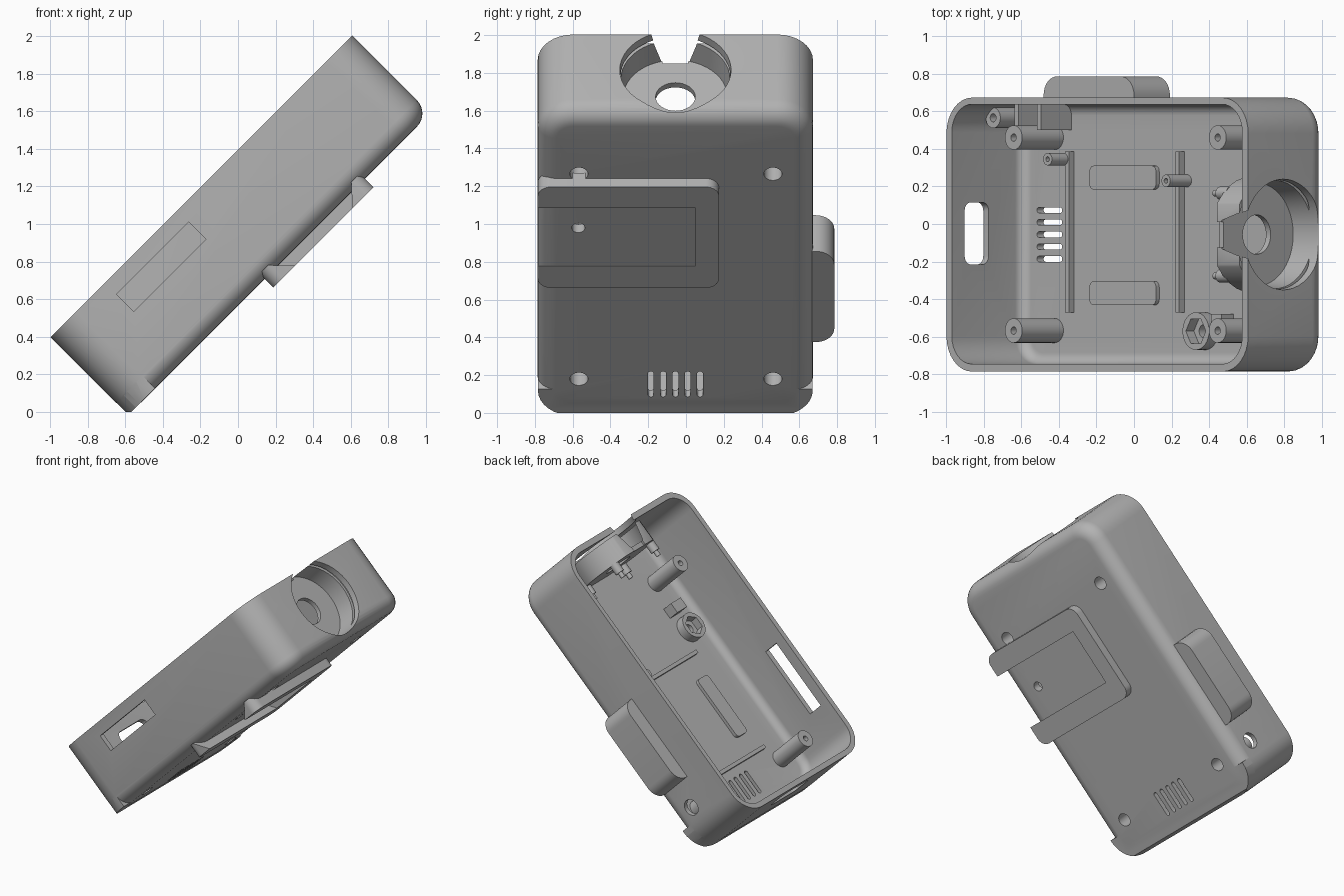
import bpy, bmesh, math
from mathutils import Matrix, Vector

cube = bpy.data.objects.get("Cube")
if cube:
    bpy.data.objects.remove(cube, do_unlink=True)

# The case is built flat (u length, v width, w height) and then tilted 45 degrees
TILT = Matrix.Rotation(math.radians(-45), 4, 'Y')
AXES = {'w': Matrix.Identity(4),
        'u': Matrix.Rotation(math.radians(90), 4, 'Y'),
        'v': Matrix.Rotation(math.radians(-90), 4, 'X')}

grey = bpy.data.materials.new("plain grey")
grey.use_nodes = True
colour = (0.45, 0.45, 0.45, 1)
grey.diffuse_color = colour
grey.node_tree.nodes["Principled BSDF"].inputs["Base Color"].default_value = colour


def new_object(name, bm):
    bmesh.ops.recalc_face_normals(bm, faces=bm.faces)
    mesh = bpy.data.meshes.new(name)
    bm.to_mesh(mesh)
    bm.free()
    mesh.materials.append(grey)
    ob = bpy.data.objects.new(name, mesh)
    bpy.context.collection.objects.link(ob)
    return ob


def loft(name, rings, closed=False):
    """Skin a list of equal point rings; cap the ends or close the loop."""
    bm = bmesh.new()
    loops = [[bm.verts.new(p) for p in ring] for ring in rings]
    pairs = list(zip(loops, loops[1:]))
    if closed:
        pairs.append((loops[-1], loops[0]))
    else:
        bm.faces.new(loops[0])
        bm.faces.new(loops[-1])
    n = len(loops[0])
    for a, b in pairs:
        for i in range(n):
            j = (i + 1) % n
            bm.faces.new((a[i], a[j], b[j], b[i]))
    return new_object(name, bm)


def outline(u0, u1, v0, v1, r, w, steps=8):
    pts = []
    for k, (cu, cv) in enumerate([(u1 - r, v1 - r), (u0 + r, v1 - r),
                                  (u0 + r, v0 + r), (u1 - r, v0 + r)]):
        for i in range(steps + 1):
            a = math.pi / 2 * (k + i / steps)
            pts.append((cu + r * math.cos(a), cv + r * math.sin(a), w))
    return pts


def slab(name, u, v, w, r, fillet=0.0):
    """Rounded rectangle block with an optional fillet round its base."""
    levels = [(w[0], 0.0)]
    if fillet:
        angles = [math.pi / 2 * i / 8 for i in range(9)]
        levels = [(w[0] + fillet * (1 - math.cos(a)), fillet * (1 - math.sin(a)))
                  for a in angles]
    levels.append((w[1], 0.0))
    return loft(name, [outline(u[0] + k, u[1] - k, v[0] + k, v[1] - k, r - k, h)
                       for h, k in levels])


def box(name, u, v, w):
    return loft(name, [[(u[0], v[0], h), (u[1], v[0], h), (u[1], v[1], h), (u[0], v[1], h)]
                       for h in w])


def lathe(name, profile, centre, axis='w', n=32, closed=False):
    """Turn a (radius, height) profile round an axis through the centre."""
    place = Matrix.Translation(Vector(centre)) @ AXES[axis]
    return loft(name, [[place @ Vector((r * math.cos(2 * math.pi * i / n),
                                        r * math.sin(2 * math.pi * i / n), h))
                        for i in range(n)] for r, h in profile], closed)


def rod(name, r, a, b, centre, axis='w', n=32):
    return lathe(name, [(r, a), (r, b)], centre, axis, n)


def combine(ob, other, operation='DIFFERENCE'):
    other.hide_render = True
    mod = ob.modifiers.new("cut", 'BOOLEAN')
    mod.operation, mod.object, mod.solver = operation, other, 'EXACT'
    bpy.context.view_layer.update()
    mesh = bpy.data.meshes.new_from_object(
        ob.evaluated_get(bpy.context.evaluated_depsgraph_get()))
    ob.modifiers.clear()
    ob.data = mesh
    bpy.data.objects.remove(other, do_unlink=True)


U, V, BASE, RIM, FLOOR = (-0.424, 1.846), (-0.785, 0.672), 0.40, 0.987, 0.45
MID = -0.056

# Case body, with a square-edged foot at the low end and a side bulge
case = slab("case", U, V, (BASE, RIM), 0.19, 0.1)
foot = slab("foot", (U[0] + .001, U[1]), (V[0] + .001, V[1] - .001), (BASE + .001, 0.6), 0.189)
combine(foot, box("cut", (-0.223, 3), (-2, 2), (0, 2)))
combine(case, foot, 'UNION')
combine(case, slab("bulge", (0.06, 0.74), (0.4, 0.785), (0.47, 0.74), 0.1), 'UNION')
combine(case, slab("cavity", (U[0] + .04, U[1] - .045), (V[0] + .04, V[1] - .035),
                   (FLOOR, 1.3), 0.15, 0.06))
combine(case, slab("bulge_hollow", (0.1, 0.7), (0.45, 0.745), (0.51, 0.7), 0.06))

# Round cup in the high end
cup = rod("cup", 0.31, 1.61, 1.78, (0, MID, 0.722), 'u')
combine(cup, box("cut", (1, 2), (-1, 1), (RIM - .0005, 2)))
combine(case, cup, 'UNION')
combine(case, lathe("pocket", [(0.275, 1.645), (0.3, 1.9)], (0, MID, 0.722), 'u', 48))
combine(case, rod("cup_hole", 0.105, 1.5, 1.7, (0, MID, 0.722), 'u'))
combine(case, box("cup_notch", (1.55, 1.8), (-0.125, 0.01), (0.97, 1.2)))

# Openings in the walls and floor
combine(case, box("window", (-0.015, 0.53), (-1, -0.7), (0.77, 0.90)))
port = slab("port", (0.71, 0.89), (-0.215, 0.115), (-0.6, -0.3), 0.045)
port.data.transform(Matrix(((0, 0, 1, 0), (0, 1, 0, 0), (1, 0, 0, 0), (0, 0, 0, 1))))
port.data.flip_normals()
combine(case, port)
combine(case, rod("side_hole", 0.06, 0.6, 0.8, (-0.13, 0, 0.6), 'v'))
for i in range(5):
    v = MID + (i - 2) * 0.065
    combine(case, slab("vent", (-0.28, -0.09), (v - .015, v + .015), (0.3, 0.6), 0.0149))
posts = [(u, v) for u in (-0.146, 1.389) for v in (-0.567, 0.46)]
for u, v in posts:
    combine(case, rod("screw_hole", 0.048, 0.3, 0.5, (u, v, 0)))
combine(case, rod("clip_hole", 0.035, 0.3, 0.6, (0.985, -0.57, 0)))

# Flat trimmed where the case rests on the ground
ground_cut = box("ground_cut", (-2, 2), (-2, 2), (-1, 0))
ground_cut.data.transform(TILT.inverted())
combine(case, ground_cut)
parts = [case]

# Counterbored screw posts
for u, v in posts:
    parts.append(lathe("screw_post", [(0.065, 0.43), (0.065, 0.76), (0.02, 0.76),
                                      (0.02, 0.68), (0.048, 0.68), (0.048, 0.43)],
                       (u, v, 0), closed=True))

# Small hollow posts: board pair and corner
for name, u, v, r, top in (("board_post", -0.04, 0.345, 0.033, 0.61),
                           ("board_post", 0.85, 0.23, 0.033, 0.61),
                           ("corner_post", -0.31, 0.565, 0.055, 0.75)):
    parts.append(lathe(name, [(r, 0.43), (r, top), (r * .4, top), (r * .4, 0.47)],
                       (u, v, 0), n=24))

# Floor rails and raised pads
for u in (0.0, 0.83):
    parts.append(box("floor_rail", (u - 0.028, u), (-0.47, 0.385), (0.44, 0.49)))
for v in (0.247, -0.368):
    parts.append(slab("floor_pad", (0.14, 0.64), (v - .063, v + .063), (0.44, 0.475), 0.03))

# Nut holder with hexagonal recess, and the block beside it
nut = rod("nut_holder", 0.1, 0.44, 0.52, (0.985, -0.57, 0))
combine(nut, rod("hexagon", 0.075, 0.46, 0.6, (0.985, -0.57, 0), n=6))
combine(nut, rod("bore", 0.035, 0.3, 0.6, (0.985, -0.57, 0)))
parts.append(nut)
parts.append(box("wire_block", (1.12, 1.2), (-0.6, -0.48), (0.44, 0.54)))

# Holder plates beside the side hole
for u in (-0.22, -0.05):
    parts.append(box("holder_plate", (u, u + 0.03), (0.5, 0.65), (0.44, 0.68)))

# Pegs with thin tips behind the cup
for dv in (-0.22, 0.22):
    for dw in (-0.17, 0.17):
        parts.append(lathe("cup_peg", [(0.035, 1.62), (0.035, 1.54), (0.018, 1.54), (0.018, 1.5)],
                           (0, MID + dv, 0.722 + dw), 'u', 20))

# Mounting clip under the base with a dovetail slot open to the front
clip = slab("mounting_clip", (0.60, 1.355), (V[0], 0.175), (0.336, 0.44), 0.07)
combine(clip, loft("dovetail", [[(0.82, v, 0.28), (1.145, v, 0.28), (1.31, v, 0.46),
                                 (0.645, v, 0.46)] for v in (-1, 0.05)]))
parts.append(clip)

# Tilt everything and shade
bpy.ops.object.select_all(action='DESELECT')
for ob in parts:
    ob.data.transform(TILT)
    ob.select_set(True)
bpy.context.view_layer.objects.active = case
bpy.ops.object.shade_smooth_by_angle(angle=math.radians(30))
